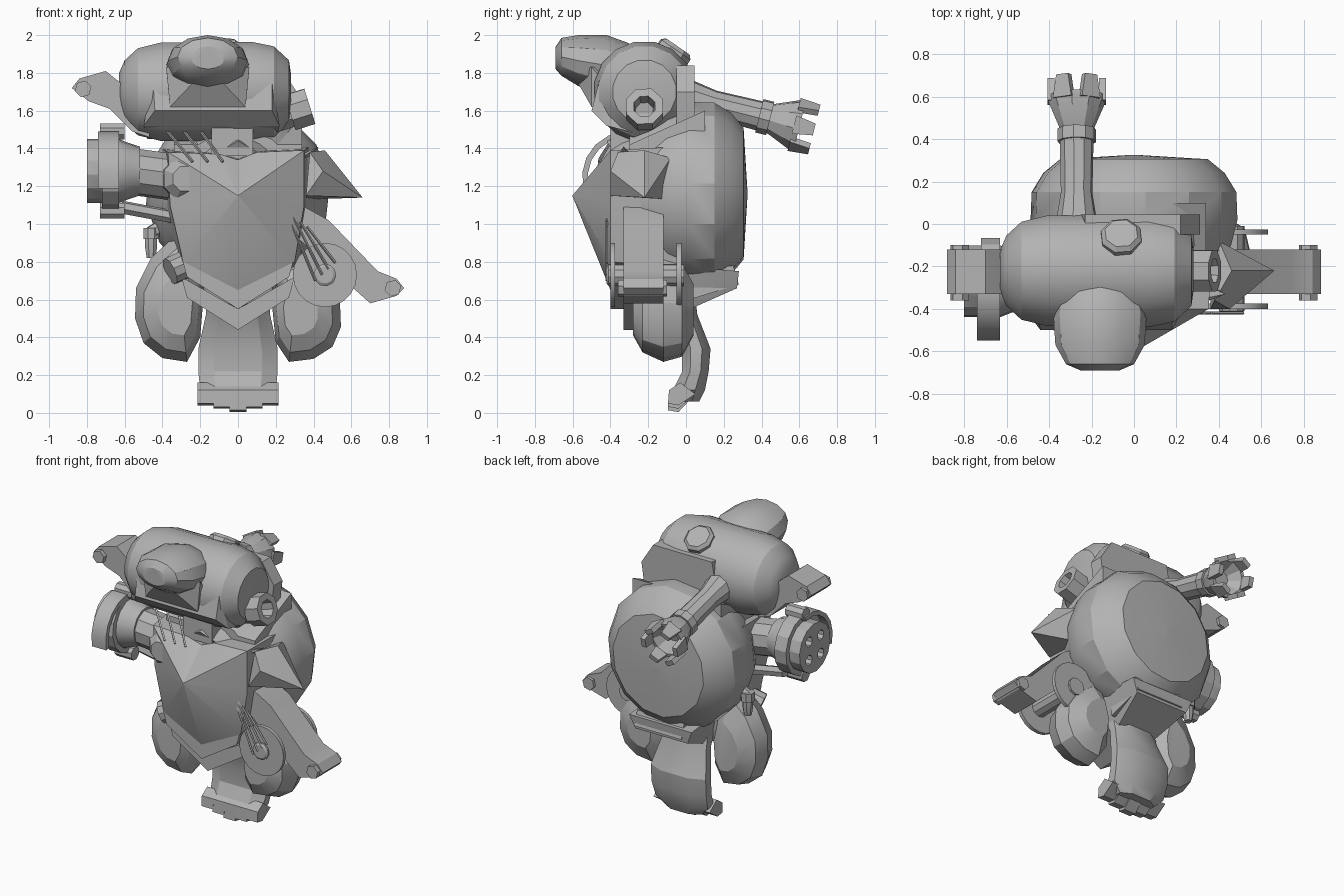
import bpy, bmesh, math
from mathutils import Vector

if "Cube" in bpy.data.objects:
    bpy.data.objects.remove(bpy.data.objects["Cube"], do_unlink=True)

grey = bpy.data.materials.new("plain grey")
grey.use_nodes = True
COLOUR = (0.45, 0.45, 0.45, 1)
grey.diffuse_color = COLOUR
grey.node_tree.nodes["Principled BSDF"].inputs["Base Color"].default_value = COLOUR
parts = []


def finish(name, bm):
    bmesh.ops.recalc_face_normals(bm, faces=bm.faces)
    mesh = bpy.data.meshes.new(name)
    bm.to_mesh(mesh)
    bm.free()
    mesh.materials.append(grey)
    ob = bpy.data.objects.new(name, mesh)
    bpy.context.collection.objects.link(ob)
    parts.append(ob)
    return ob


def skin(name, rings):
    """Join equal rings of points into a closed solid."""
    bm = bmesh.new()
    loops = [[bm.verts.new(p) for p in ring] for ring in rings]
    n = len(loops[0])
    for a, b in zip(loops, loops[1:]):
        for i in range(n):
            j = (i + 1) % n
            bm.faces.new((a[i], a[j], b[j], b[i]))
    bm.faces.new(loops[0])
    bm.faces.new(loops[-1])
    return finish(name, bm)


def turned(name, start, direction, profile, sides=10):
    """Round part: profile of (distance, radius) along a direction."""
    start, axis = Vector(start), Vector(direction).normalized()
    u = axis.orthogonal().normalized()
    v = axis.cross(u)
    angles = [2 * math.pi * (i + 0.5) / sides for i in range(sides)]
    return skin(name, [[start + axis * t + (u * math.cos(a) + v * math.sin(a)) * r
                        for a in angles] for t, r in profile])


def rod(name, a, b, radius, sides=6):
    a, b = Vector(a), Vector(b)
    return turned(name, a, b - a, [(0, radius), ((b - a).length, radius)], sides)


def layered(name, outline, centre, layers):
    """Front outline repeated at layers of (y, scale) about a centre."""
    cx, cz = centre
    return skin(name, [[(cx + (x - cx) * s, y, cz + (z - cz) * s) for x, z in outline]
                       for y, s in layers])


def hull(name, points):
    bm = bmesh.new()
    for p in points:
        bm.verts.new(p)
    out = bmesh.ops.convex_hull(bm, input=bm.verts)
    bmesh.ops.delete(bm, geom=[v for v in bm.verts if not v.link_faces], context="VERTS")
    return finish(name, bm)


def box(name, x, y, z):
    return hull(name, [(a, b, c) for a in x for b in y for c in z])


# Head barrel with raised bands and chin
turned("head_barrel", (-0.63, -0.22, 1.7), (1, 0, 0),
       [(0, .1), (.03, .17), (.1, .235), (.22, .265), (.7, .27), (.82, .245), (.9, .17), (.91, .1)], 16)
hull("chin", [(x, y, z) for x, y, z in (
    (-.5, -.42, 1.52), (.22, -.42, 1.52), (-.44, -.5, 1.6), (.18, -.5, 1.6),
    (-.45, -.46, 1.76), (.18, -.46, 1.76), (-.48, -.15, 1.45), (.2, -.15, 1.45),
    (-.4, -.2, 1.8), (.15, -.2, 1.8))])
skin("snout", [[(-.16 + w * math.cos(a), y, z + h * math.sin(a))
                for a in [math.tau * i / 12 for i in range(12)]]
               for y, z, w, h in ((-.69, 1.88, .09, .06), (-.66, 1.885, .16, .1),
                                  (-.57, 1.865, .21, .135), (-.42, 1.84, .22, .16),
                                  (-.31, 1.81, .2, .15), (-.2, 1.77, .14, .12))])
hull("snout_root", [(-.38, -.5, 1.83), (.06, -.5, 1.83), (-.16, -.62, 1.83), (-.36, -.5, 1.62),
                    (.04, -.5, 1.62), (-.36, -.3, 1.6), (.04, -.3, 1.6), (-.16, -.3, 1.88)])
turned("top_knob", (-.06, -.14, 1.8), (0, .55, .8), [(0, .1), (.15, .1), (.17, .08)], 8)
hull("back_plate", [(x, y, z) for y in (-.05, .045) for x, z in
                    ((-.23, 1.84), (.22, 1.84), (.31, 1.7), (.28, 1.48), (-.3, 1.48))])
turned("side_socket", (.18, -.22, 1.56), (.95, 0, .3),
       [(0, .085), (.1, .085), (.1, .105), (.21, .105), (.21, .06), (.1, .05)], 8)
box("neck", (-.14, .08), (-.4, -.1), (1.36, 1.52))

# Rounded pack forming the back of the body
turned("back_pack", (0, -.3, 1.16), (0, 1, 0),
       [(0, .34), (.2, .46), (.32, .49), (.45, .485), (.54, .43), (.605, .35), (.625, .02)], 14)
hull("pack_shoulders", [(x, y, z) for x in (-.34, .34) for y, z in
                        ((-.3, 1.42), (.1, 1.6), (-.3, 1.1), (.1, 1.1))])

# Faceted chest coming to a point
chest = [(-.37, 1.38), (-.1, 1.37), (0, 1.34), (.1, 1.38), (.35, 1.39), (.35, 1.1),
         (.3, .8), (0, .65), (-.29, .8), (-.36, 1.1)]
layered("chest", chest, (0, 1.15), [(-.6, .01), (-.4, 1), (-.05, 1.08)])
hull("collar", [(-.12, -.38, 1.37), (.12, -.38, 1.37), (0, -.42, 1.44), (-.3, -.1, 1.4),
                (.3, -.1, 1.4), (0, -.1, 1.54)])
for i, (front, drop) in enumerate(((-.4, 0), (-.33, .11))):
    layered("belt_band_%d" % i,
            [(-.3, .83 - drop), (-.27, .72 - drop), (0, .55 - drop), (.27, .72 - drop),
             (.3, .83 - drop), (0, .66 - drop)], (0, .7), [(front, 1), (-.05, 1)])
hull("waist", [(x * s, y, z) for s in (-1, 1) for x, y, z in
               ((.22, -.3, .8), (.16, -.25, .58), (.14, 0, .54), (.2, .27, .66), (.24, .28, .75))])
hull("rear_flap", [(x, y, z) for x in (-.16, .2) for y, z in
                   ((.02, .6), (.28, .68), (.25, .78), (0, .75))])

# Wide thigh lobes
thigh = [(.24, .92), (.32, .95), (.46, .82), (.54, .66), (.545, .5), (.5, .37),
         (.4, .29), (.27, .27), (.2, .4), (.18, .65)]
for side, s in (("left", 1), ("right", -1)):
    low = 0.8 if s > 0 else 1
    layered(side + "_thigh", [(s * x, .27 + (z - .27) * low) for x, z in thigh], (s * .3, .55),
            [(-.28, .5), (-.23, .82), (-.12, 1), (-.02, .9), (.04, .5)])

# Central leg, bent backwards, with a toothed foot
skin("centre_leg", [[(w * cx, (y0 + y1) / 2 + (y1 - y0) / 2 * cy, z) for cx, cy in
                     ((-.6, -1), (.6, -1), (1, -.4), (1, .4), (.5, 1), (-.5, 1), (-1, .4), (-1, -.4))]
                    for z, w, y0, y1 in ((.7, .16, -.2, .04), (.52, .17, -.07, .06),
                                         (.34, .21, -.02, .13), (.22, .21, -.02, .12),
                                         (.12, .2, -.07, .1), (.06, .14, -.06, .07))])
for i in range(5):
    x = (i - 2) * .085
    base = .004 + .018 * abs(i - 2)
    hull("foot_tooth_%d" % i, [(x + dx, y, z) for dx in (-.045, .045) for y, z in
                               ((-.095, base + .01), (-.09, .12), (-.03, .16), (.05, .1), (-.04, base))])

# Rear barrel with a pronged cup
aim = Vector((0, .64, -.16)).normalized()
muzzle = Vector((-.27, 0, 1.67))
turned("rear_barrel", muzzle, aim,
       [(0, .1), (.15, .075), (.4, .08), (.4, .092), (.46, .092), (.46, .08), (.59, .135),
        (.62, .135), (.62, .11), (.55, .05)], 10)
for i in range(6):
    a = math.tau * i / 6
    up = aim.cross(Vector((1, 0, 0)))
    out = Vector((1, 0, 0)) * math.cos(a) + up * math.sin(a)
    across = out.cross(aim)
    hull("cup_prong_%d" % i, [muzzle + aim * t + out * r + across * w
                              for t, w0 in ((.59, .05), (.7, .032)) for r in (.105, .138)
                              for w in (-w0, w0)])

# Drum arm on the model's right
DRUM = (-.8, -.27, 1.28)
rod("drum_arm", (-.28, -.25, 1.24), (-.58, -.27, 1.28), .125, 10)
drum = turned("arm_drum", DRUM, (1, 0, 0), [(0, .17), (.17, .17), (.22, .15), (.28, .13)], 14)
turned("drum_flange", (-.72, -.27, 1.28), (1, 0, 0), [(0, .19), (0, .205), (.09, .205), (.09, .15)], 14)
for i in range(4):
    a = math.tau * (i + .5) / 4
    hole = rod("drum_hole_cutter_%d" % i, (-.85, -.27 + .09 * math.cos(a), 1.28 + .09 * math.sin(a)),
               (-.7, -.27 + .09 * math.cos(a), 1.28 + .09 * math.sin(a)), .035, 8)
    hole.hide_render = True
    hole.hide_set(True)
    parts.remove(hole)
    cut = drum.modifiers.new("hole", "BOOLEAN")
    cut.object, cut.operation = hole, "DIFFERENCE"
for z in (1.07, 1.49):
    rod("drum_lug", (-.73, -.27, z), (-.6, -.27, z), .045, 8)
# Curved guard in front of the drum
arc = [math.radians(d) for d in range(75, 196, 20)]
skin("drum_guard", [[(x, -.31 + r * math.cos(a), 1.25 + r * math.sin(a))
                     for x, r in ((-.74, .21), (-.63, .21), (-.63, .24), (-.74, .24))] for a in arc])
turned("right_shoulder", (-.28, -.46, 1.24), (0, 1, 0), [(0, .07), (.05, .12), (.3, .14)], 8)
rod("drum_strut", (-.62, -.2, 1.09), (-.3, -.2, 1.03), .035)

# Bolted claw arms, one high and one low
layered("upper_claw", [(-.88, 1.72), (-.84, 1.77), (-.7, 1.81), (-.6, 1.73), (-.45, 1.58), (-.47, 1.46),
                       (-.56, 1.49), (-.68, 1.61), (-.79, 1.65)], (-.7, 1.68), [(-.33, 1), (-.12, 1)])
layered("lower_claw", [(.3, 1.12), (.48, 1.02), (.74, .75), (.84, .71), (.88, .66), (.84, .62),
                       (.7, .58), (.61, .66), (.3, .94)], (.65, .78), [(-.33, 1), (-.12, 1)])
for name, x, z in (("upper_bolt", -.82, 1.715), ("lower_bolt", .82, .66)):
    rod(name, (x, -.36, z), (x, -.1, z), .045)

# Spiked shoulder on the model's left
hull("left_shoulder_spike", [(.66, -.22, 1.14), (.36, -.4, 1.15), (.38, -.36, 1.38), (.46, -.22, 1.39),
                             (.4, -.08, 1.35), (.36, -.1, 1.13), (.45, -.4, 1.28)])
hull("shoulder_fin", [(.18, -.38, 1.3), (.43, -.33, 1.41), (.38, -.3, 1.36), (.25, -.25, 1.32), (.3, -.38, 1.33)])

# Twin wheels, axle and strapping
for y in (-.4, -.05):
    turned("hip_wheel", (.46, y, .73), (0, 1, 0), [(0, .17), (.025, .17)], 20)
turned("wheel_axle", (.46, -.42, .73), (0, 1, 0), [(0, .045), (.01, .06), (.41, .06)], 10)
for i in range(4):
    d = i * .035
    rod("wheel_strap_%d" % i, (.26 + d, -.42, 1.06 - d * .7), (.41 + d, -.42, .7 + d * .9), .007, 4)

# Small pipes and feelers
rod("hip_pipe", (-.36, -.32, .75), (-.18, -.25, .83), .075, 10)
turned("side_valve", (-.46, -.02, .82), (0, 0, 1), [(0, .025), (.06, .035), (.1, .035), (.1, .045), (.16, .045)], 8)
rod("valve_elbow", (-.46, -.02, .95), (-.3, 0, 1.05), .04, 8)
for i in range(3):
    rod("feeler_%d" % i, (-.39 + .09 * i, -.36, 1.51), (-.24 + .08 * i, -.46, 1.33), .008, 4)

# Sharp edges stay crisp
bpy.ops.object.select_all(action="DESELECT")
for ob in parts:
    ob.select_set(True)
bpy.context.view_layer.objects.active = parts[0]
bpy.ops.object.shade_smooth_by_angle(angle=math.radians(25))
